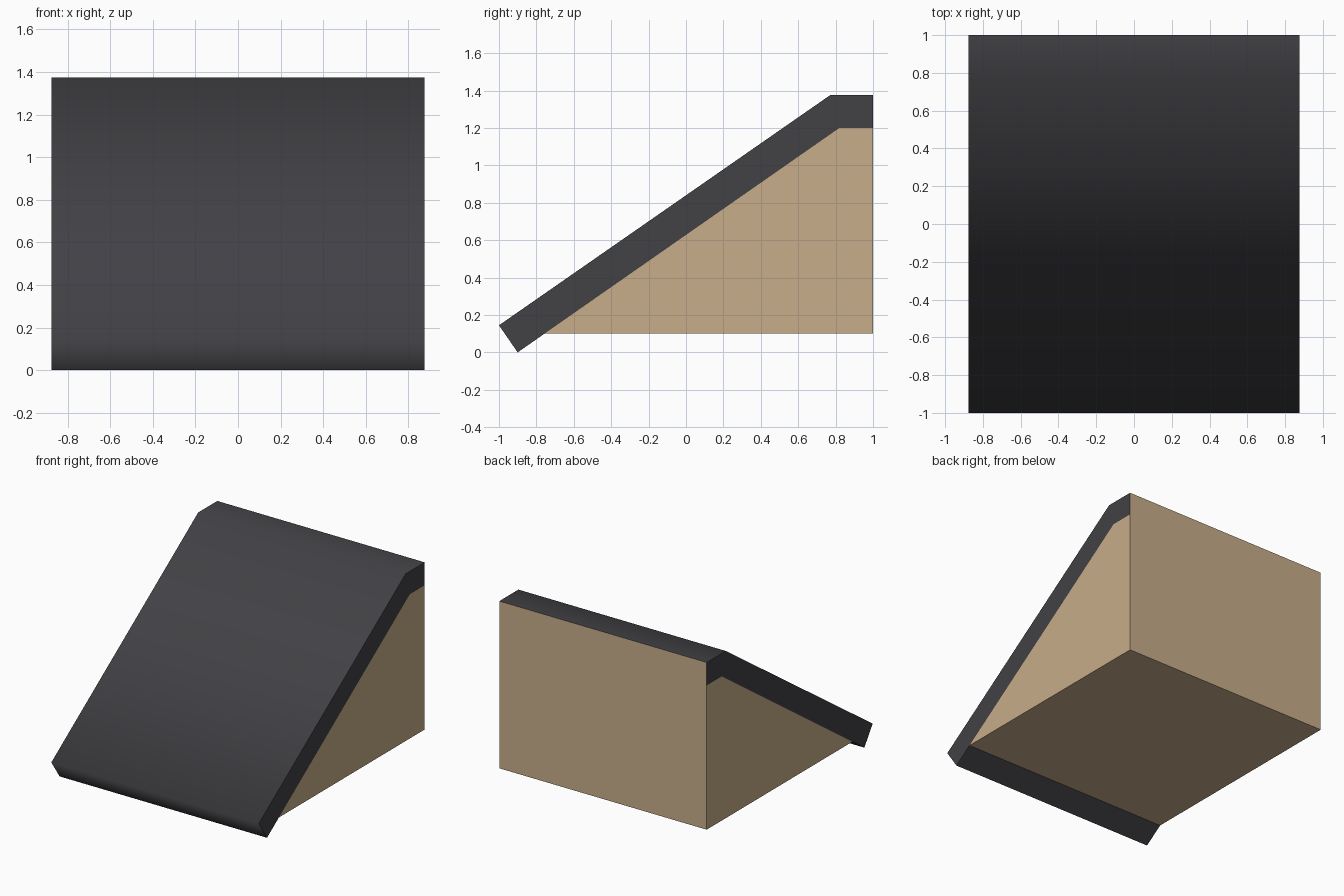
import bpy, bmesh

cube = bpy.data.objects.get("Cube")
if cube:
    bpy.data.objects.remove(cube, do_unlink=True)

HALF_WIDTH = 0.875


def make_material(name, rgb):
    mat = bpy.data.materials.new(name)
    mat.use_nodes = True
    mat.diffuse_color = (*rgb, 1)
    mat.node_tree.nodes["Principled BSDF"].inputs["Base Color"].default_value = (*rgb, 1)
    return mat


slate = make_material("dark slate", (0.054, 0.053, 0.060))
timber = make_material("tan timber", (0.578, 0.418, 0.254))


def extrude_profile(name, profile, materials, hidden=(), smooth=(), second=()):
    """Extrude a (y, z) profile along x; the sets index profile segments."""
    bm = bmesh.new()
    right = [bm.verts.new((-HALF_WIDTH, y, z)) for y, z in profile]
    left = [bm.verts.new((HALF_WIDTH, y, z)) for y, z in profile]
    bm.faces.new(right[::-1])
    bm.faces.new(left)
    n = len(profile)
    for i in range(n):
        if i in hidden:
            continue
        j = (i + 1) % n
        face = bm.faces.new((right[i], right[j], left[j], left[i]))
        face.smooth = i in smooth
        face.material_index = int(i in second)
    # Only the bends between two smooth strips stay soft
    for edge in bm.edges:
        edge.smooth = all(f.smooth for f in edge.link_faces)
    mesh = bpy.data.meshes.new(name)
    bm.to_mesh(mesh)
    bm.free()
    for mat in materials:
        mesh.materials.append(mat)
    obj = bpy.data.objects.new(name, mesh)
    bpy.context.collection.objects.link(obj)
    return obj


# Points where the roof underside meets the body
eave_joint, ridge_joint, back_joint = (-0.757, 0.1), (0.82, 1.2), (1, 1.2)

# Roof slab with overhanging eave, soft ridge and timber back edge
extrude_profile(
    "roof",
    [(-1, 0.145), (-0.9, 0), eave_joint, ridge_joint, back_joint, (1, 1.375), (0.77, 1.375)],
    [slate, timber], hidden={2, 3}, smooth={0, 5, 6}, second={4})

# Wedge-shaped body under the roof
extrude_profile(
    "body",
    [eave_joint, (1, 0.1), back_joint, ridge_joint],
    [timber], hidden={2, 3})
